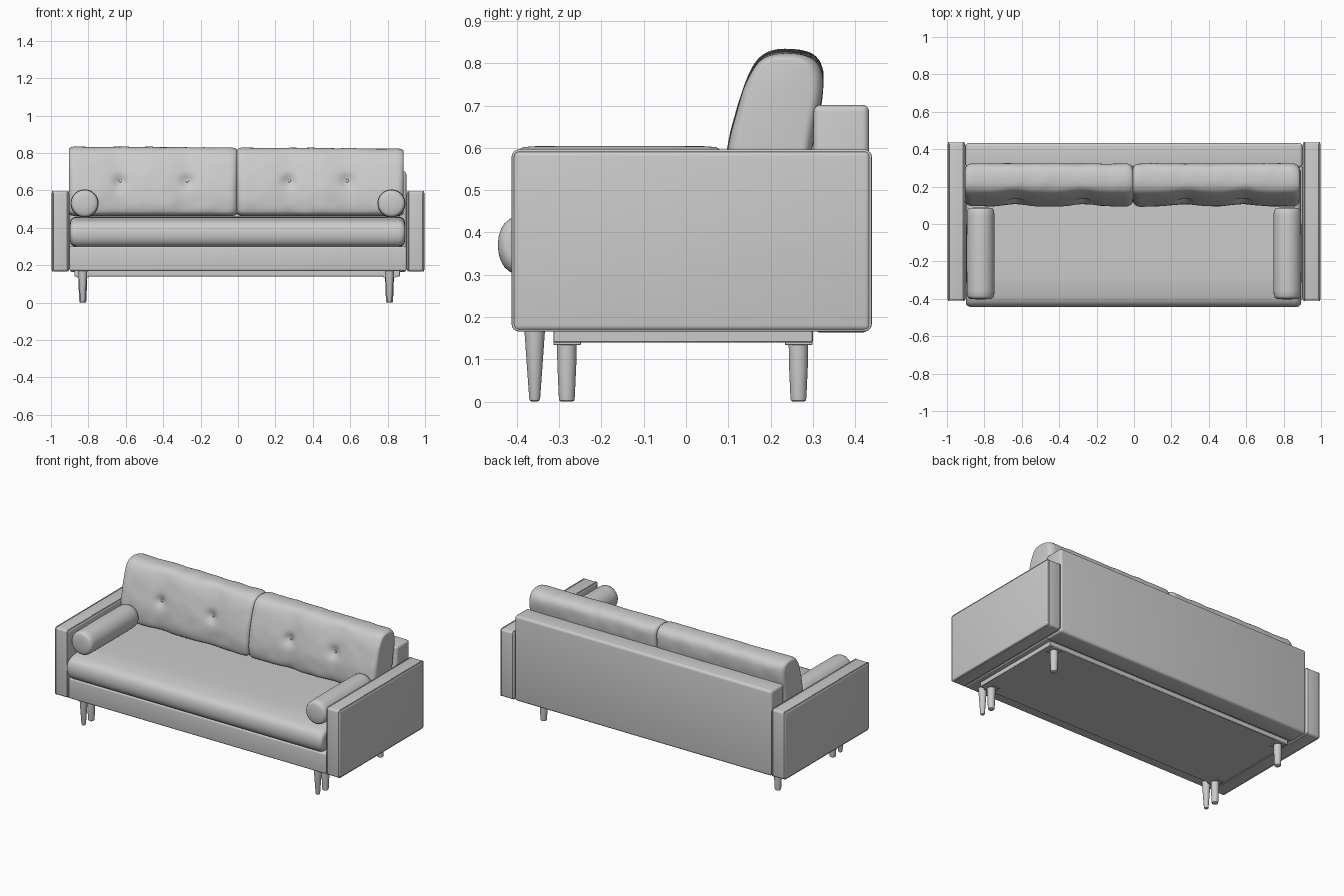
import bpy, bmesh, math
from mathutils import Vector, noise

if "Cube" in bpy.data.objects:
    bpy.data.objects.remove(bpy.data.objects["Cube"])


def finish(bm, name, angle=40):
    bmesh.ops.recalc_face_normals(bm, faces=bm.faces)
    me = bpy.data.meshes.new(name)
    bm.to_mesh(me)
    bm.free()
    ob = bpy.data.objects.new(name, me)
    bpy.context.collection.objects.link(ob)
    bpy.ops.object.select_all(action='DESELECT')
    ob.select_set(True)
    bpy.context.view_layer.objects.active = ob
    bpy.ops.object.shade_smooth_by_angle(angle=math.radians(angle))
    return ob


def box(name, lo, hi, r=0.012, segs=4):
    """Box between two corners with rounded edges."""
    bm = bmesh.new()
    bmesh.ops.create_cube(bm, size=1)
    for v in bm.verts:
        v.co = [(a + b) / 2 + c * (b - a) for a, b, c in zip(lo, hi, v.co)]
    bmesh.ops.bevel(bm, geom=bm.edges[:], offset=r, segments=segs,
                    profile=0.5, affect='EDGES')
    return finish(bm, name)


def skin(bm, rings):
    """Join rings of vertices with quads and cap both ends."""
    n = len(rings[0])
    for a, b in zip(rings, rings[1:]):
        for i in range(n):
            j = (i + 1) % n
            bm.faces.new((a[i], a[j], b[j], b[i]))
    bm.faces.new(rings[0])
    bm.faces.new(rings[-1])


def lathe(name, profile, loc, axis='Z', sides=32):
    """Spin a (radius, height) profile around an axis."""
    bm = bmesh.new()
    rings = []
    for r, h in profile:
        ring = []
        for i in range(sides):
            a = 2 * math.pi * i / sides
            c, s = r * math.cos(a), r * math.sin(a)
            p = (c, s, h) if axis == 'Z' else (c, h, s)
            ring.append(bm.verts.new(Vector(p) + Vector(loc)))
        rings.append(ring)
    skin(bm, rings)
    return finish(bm, name)


def smooth_outline(pts, count):
    """Corner-cut a closed polygon, then space points evenly."""
    pts = [Vector(p) for p in pts]
    for _ in range(3):
        pts = [p for a, b in zip(pts, pts[1:] + pts[:1])
               for p in (a.lerp(b, 0.25), a.lerp(b, 0.75))]
    segs = list(zip(pts, pts[1:] + pts[:1]))
    step = sum((b - a).length for a, b in segs) / count
    out, travelled = [], 0.0
    for a, b in segs:
        length = (b - a).length
        while len(out) < count and len(out) * step <= travelled + length:
            out.append(a.lerp(b, (len(out) * step - travelled) / length))
        travelled += length
    return out


def cushion(name, outline, x0, x1, rx, ry, rz, count=110, mid=40, shape=None):
    """Loft a side outline (y, z) along x with rounded ends."""
    pts = smooth_outline(outline, count)
    ys, zs = [p.x for p in pts], [p.y for p in pts]
    cy, cz = (min(ys) + max(ys)) / 2, (min(zs) + max(zs)) / 2
    hy, hz = (max(ys) - min(ys)) / 2, (max(zs) - min(zs)) / 2
    angles = [math.pi / 2 * i / 7 for i in range(8)]
    ends = [(rx * (1 - math.cos(a)), 1 - math.sin(a)) for a in angles]
    stations = [(x0 + d, s) for d, s in ends]
    stations += [(x0 + rx + (x1 - x0 - 2 * rx) * i / mid, 0) for i in range(1, mid)]
    stations += [(x1 - d, s) for d, s in reversed(ends)]
    bm = bmesh.new()
    rings = []
    for x, s in stations:
        ring = []
        for p in pts:
            co = Vector((x, cy + (p.x - cy) * (1 - s * ry / hy),
                         cz + (p.y - cz) * (1 - s * rz / hz)))
            if shape:
                shape(co, (cy - p.x) / hy)
            ring.append(bm.verts.new(co))
        rings.append(ring)
    skin(bm, rings)
    return finish(bm, name, 60)


def piping(name, x, lo, hi, r=0.0035, corner=0.014):
    """Thin cord around an arm edge in the y-z plane."""
    cu = bpy.data.curves.new(name, 'CURVE')
    cu.dimensions = '3D'
    cu.bevel_depth = r
    cu.bevel_resolution = 2
    sp = cu.splines.new('POLY')
    pts = []
    for k, (y, z) in enumerate(((hi[0], hi[1]), (lo[0], hi[1]), (lo[0], lo[1]), (hi[0], lo[1]))):
        sy, sz = (1 if y == hi[0] else -1), (1 if z == hi[1] else -1)
        for i in range(5):
            a = math.pi / 2 * (k + i / 4)
            pts.append((x, y - sy * corner + corner * math.cos(a),
                        z - sz * corner + corner * math.sin(a), 1))
    sp.points.add(len(pts) - 1)
    for p, co in zip(sp.points, pts):
        p.co = co
    sp.use_cyclic_u = True
    ob = bpy.data.objects.new(name, cu)
    bpy.context.collection.objects.link(ob)


# Upholstered body
box("seat_base", (-0.902, -0.41, 0.168), (0.902, 0.31, 0.30))
box("backrest", (-0.900, 0.302, 0.163), (0.900, 0.433, 0.702), 0.016)

# Seat cushion with a bulging front and gently crowned top
seat = [(-0.39, .297), (-0.425, .308), (-0.445, .345), (-0.445, .395), (-0.425, .432),
        (-0.37, .447), (-0.27, .460), (0.27, .460), (0.30, .44), (0.30, .31), (0.27, .297)]
cushion("seat_cushion", seat, -0.898, 0.893, 0.035, 0.02, 0.035)

# Tufted back cushions with buttons
BUTTON_Z = 0.65
back = [(0.115, .462), (0.093, .50), (0.095, .59), (0.118, .69), (0.15, .79),
        (0.19, .838), (0.28, .838), (0.322, .81), (0.325, .74), (0.308, .65),
        (0.29, .56), (0.285, .47), (0.25, .462)]
for label, x0, x1, buttons in (("left", -0.903, -0.006, (-0.63, -0.27)),
                               ("right", -0.006, 0.885, (0.275, 0.585))):
    def tuft(co, front, buttons=buttons):
        # dimples at the buttons, soft vertical puckers and light wrinkles
        w = max(0.0, min(1.0, front * 2))
        for bx in buttons:
            dx, dz = co.x - bx, co.z - BUTTON_Z
            co.y += w * 0.020 * math.exp(-(dx * dx + dz * dz) / 0.0012)
            co.y += w * 0.012 * math.exp(-dx * dx / 0.006)
        n = noise.noise(Vector((co.x * 14, co.y * 8, co.z * 14)))
        co.y += 0.003 * n
        if co.z > 0.6:  # tops sag a little towards the right
            co.z += 0.003 * n - (co.z - 0.6) / 0.24 * (0.004 + 0.006 * (co.x + 0.9))

    ob = cushion(f"back_cushion_{label}", back, x0, x1, 0.04, 0.03, 0.015, 110, 80, tuft)
    for i, bx in enumerate(buttons):
        y = min((v.co for v in ob.data.vertices if v.co.y < 0.2),
                key=lambda c: abs(c.x - bx) + abs(c.z - BUTTON_Z)).y
        lathe(f"button_{label}_{i + 1}",
              [(0.003, -0.005), (0.008, -0.003), (0.010, 0.001), (0.006, 0.005)],
              (bx, y, BUTTON_Z), 'Y', 16)

# Solid plinth under the body
box("plinth", (-0.875, -0.314, 0.140), (0.865, 0.30, 0.172), 0.002, 1)

# Mirrored parts
for side, s in (("left", -1), ("right", 1)):
    a, b = sorted((s * 0.902, s * 0.998))
    box(f"arm_{side}", (a, -0.41, 0.167), (b, 0.437, 0.594), 0.014)
    for edge, x in (("inner", s * 0.910), ("outer", s * 0.991)):
        piping(f"arm_piping_{edge}_{side}", x, (-0.409, 0.169), (0.436, 0.593))

    # Bolster pillow with soft ends
    lathe(f"bolster_{side}",
          [(0.02, -0.246), (0.055, -0.243), (0.066, -0.238), (0.072, -0.228), (0.074, -0.20),
           (0.075, 0), (0.074, 0.20), (0.072, 0.228), (0.066, 0.238), (0.055, 0.243),
           (0.02, 0.246)], (s * 0.82, -0.157, 0.53), 'Y', 48)

    # Slim tapered front leg, stouter legs on plates under the plinth
    lx = s * 0.82 - 0.01
    lathe(f"front_leg_{side}",
          [(0.007, 0), (0.011, 0.002), (0.013, 0.008), (0.0245, 0.17)], (lx, -0.358, 0))
    for label, y in (("middle", -0.282), ("back", 0.266)):
        box(f"{label}_leg_plate_{side}", (lx - 0.032, y - 0.032, 0.134),
            (lx + 0.032, y + 0.033, 0.142), 0.001, 1)
        lathe(f"{label}_leg_{side}",
              [(0.014, 0), (0.018, 0.003), (0.019, 0.012), (0.0225, 0.09), (0.023, 0.136)],
              (lx, y, 0))
